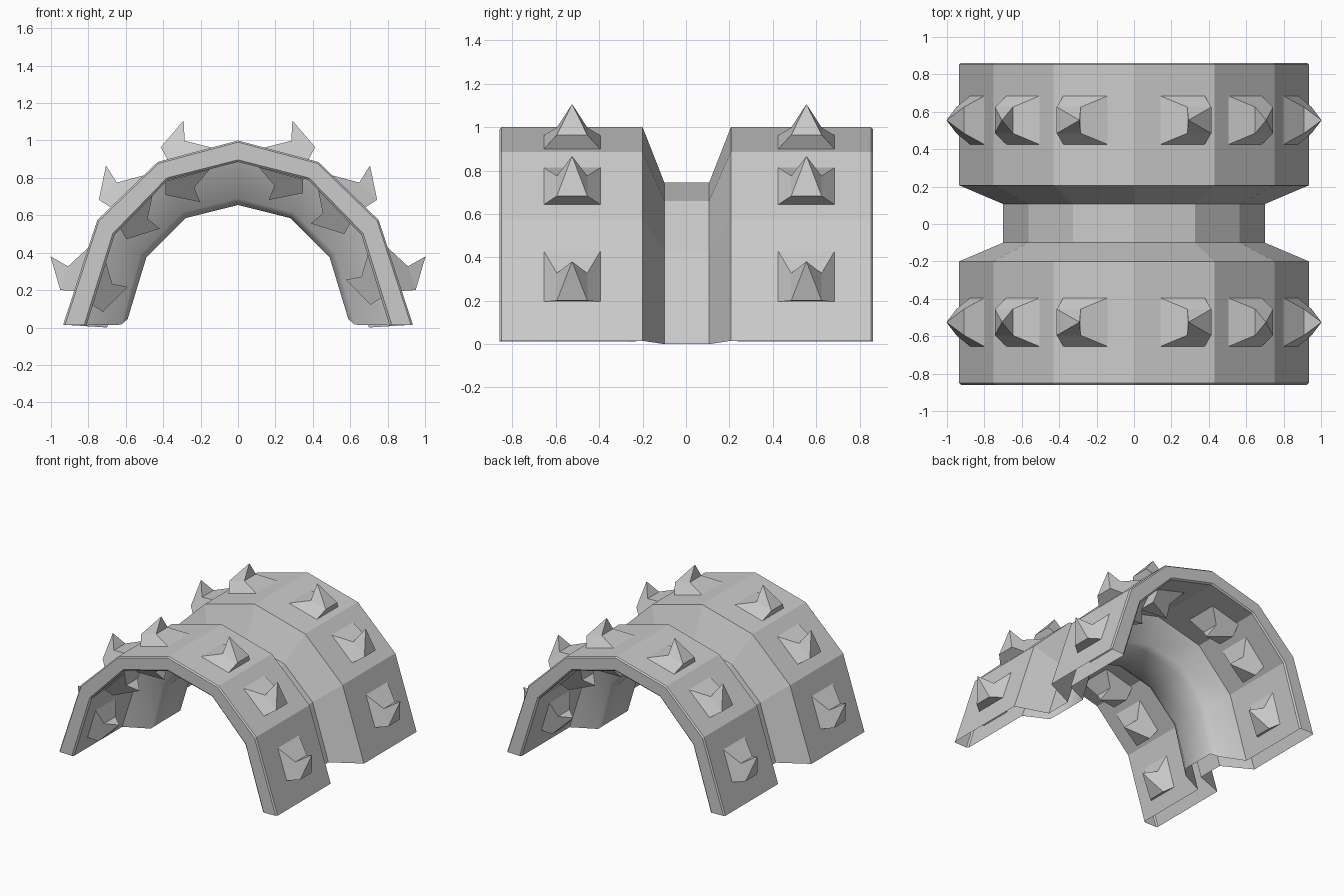
import bpy, bmesh
from mathutils import Vector

if "Cube" in bpy.data.objects:
    bpy.data.objects.remove(bpy.data.objects["Cube"])


def make_object(name, bm):
    bmesh.ops.recalc_face_normals(bm, faces=bm.faces[:])
    me = bpy.data.meshes.new(name)
    bm.to_mesh(me)
    bm.free()
    ob = bpy.data.objects.new(name, me)
    bpy.context.collection.objects.link(ob)
    return ob


def full(half):
    """Mirror a half arch (foot to crown) into a whole arch."""
    return half + [(-x, z) for x, z in reversed(half[:-1])]


def lerp(a, b, f):
    return [(p[0] + (q[0] - p[0]) * f, p[1] + (q[1] - p[1]) * f) for p, q in zip(a, b)]


# Arch cross-sections: wide bands at the ends, pinched band in the middle
half_out = [(0.935, 0.015), (0.752, 0.575), (0.43, 0.885), (0, 1.0)]
out_big = full(half_out)
in_big = full([(0.81, 0.012), (0.66, 0.495), (0.375, 0.79), (0, 0.885)])
out_small = full([(0.70, 0.0), (0.565, 0.43), (0.325, 0.66), (0, 0.745)])
in_mid = full([(0.625, 0.015), (0.52, 0.395), (0.298, 0.615), (0, 0.69)])
in_small = full([(0.59, 0.045), (0.49, 0.375), (0.28, 0.585), (0, 0.655)])
out_end, in_end = lerp(out_big, in_big, 0.08), lerp(in_big, out_big, 0.1)

# Outer and inner skins as (y, profile) stations; the inner pinch is rounded
outer = [(-0.86, out_end), (-0.85, out_big), (-0.20, out_big), (-0.10, out_small),
         (0.107, out_small), (0.207, out_big), (0.852, out_big), (0.862, out_end)]
inner = [(-0.86, in_end), (-0.85, in_big), (-0.262, in_big), (-0.176, in_mid),
         (-0.13, in_small), (0.137, in_small), (0.183, in_mid), (0.269, in_big),
         (0.852, in_big), (0.862, in_end)]

# Shell: two lofted skins joined at the end rims, open at the feet
bm = bmesh.new()


def bridge(a, b):
    return [bm.faces.new((a[i], a[i + 1], b[i + 1], b[i])) for i in range(len(a) - 1)]


skins = []
for stations in (outer, inner):
    rows = [[bm.verts.new((x, y, z)) for x, z in prof] for y, prof in stations]
    skins.append(rows)
    for k, (a, b) in enumerate(zip(rows, rows[1:])):
        faces = bridge(a, b)
        if stations is inner and 2 <= k <= 6:
            for f in faces:
                f.smooth = True
for end in (0, -1):
    bridge(skins[0][end], skins[1][end])
make_object("arched_shell", bm)


# Stud: stepped pyramid standing on a facet; direction -1 points it inward
def add_stud(name, origin, t, nrm, u_top, tip_u, tip_h):
    y = Vector((0, 1, 0))
    bm = bmesh.new()

    def pt(u, w, h):
        return bm.verts.new(origin + t * u + y * w + nrm * h)

    def rect(u0, u1, w, h):
        return [pt(u0, -w, h), pt(u1, -w, h), pt(u1, w, h), pt(u0, w, h)]

    top = rect(u_top, 0.143, 0.07, 0.072)
    base = rect(-0.12, 0.125, 0.13, 0.0)
    tip = pt(tip_u, 0, tip_h)
    for i in range(4):
        j = (i + 1) % 4
        bm.faces.new((base[i], base[j], top[j], top[i]))
        bm.faces.new((top[i], top[j], tip))
    bm.faces.new(base)
    make_object(name, bm)


# Three studs per side on each band, one per arch facet, outside and inside
shifts = [-0.02, 0.0, 0.043]
for row, y_out, y_in in (("front", -0.525, -0.61), ("back", 0.555, 0.555)):
    for side, s, slide in (("right", 1, 0.0), ("left", -1, 0.04)):
        for k, shift in enumerate(shifts):
            low, high = half_out[k], half_out[k + 1]
            a = Vector((s * low[0], 0, low[1]))
            b = Vector((s * high[0], 0, high[1]))
            t = (a - b).normalized()
            nrm = Vector((-t.z * s, 0, t.x * s))
            mid = (a + b) / 2 + t * shift
            add_stud(f"outer_stud_{row}_{side}_{k + 1}", mid + Vector((0, y_out, 0)),
                     t, nrm, 0.01, -0.012, 0.178)
            add_stud(f"inner_stud_{row}_{side}_{k + 1}",
                     mid + t * slide - nrm * 0.11 + Vector((0, y_in, 0)),
                     t, -nrm, -0.015, -0.025, 0.155)
